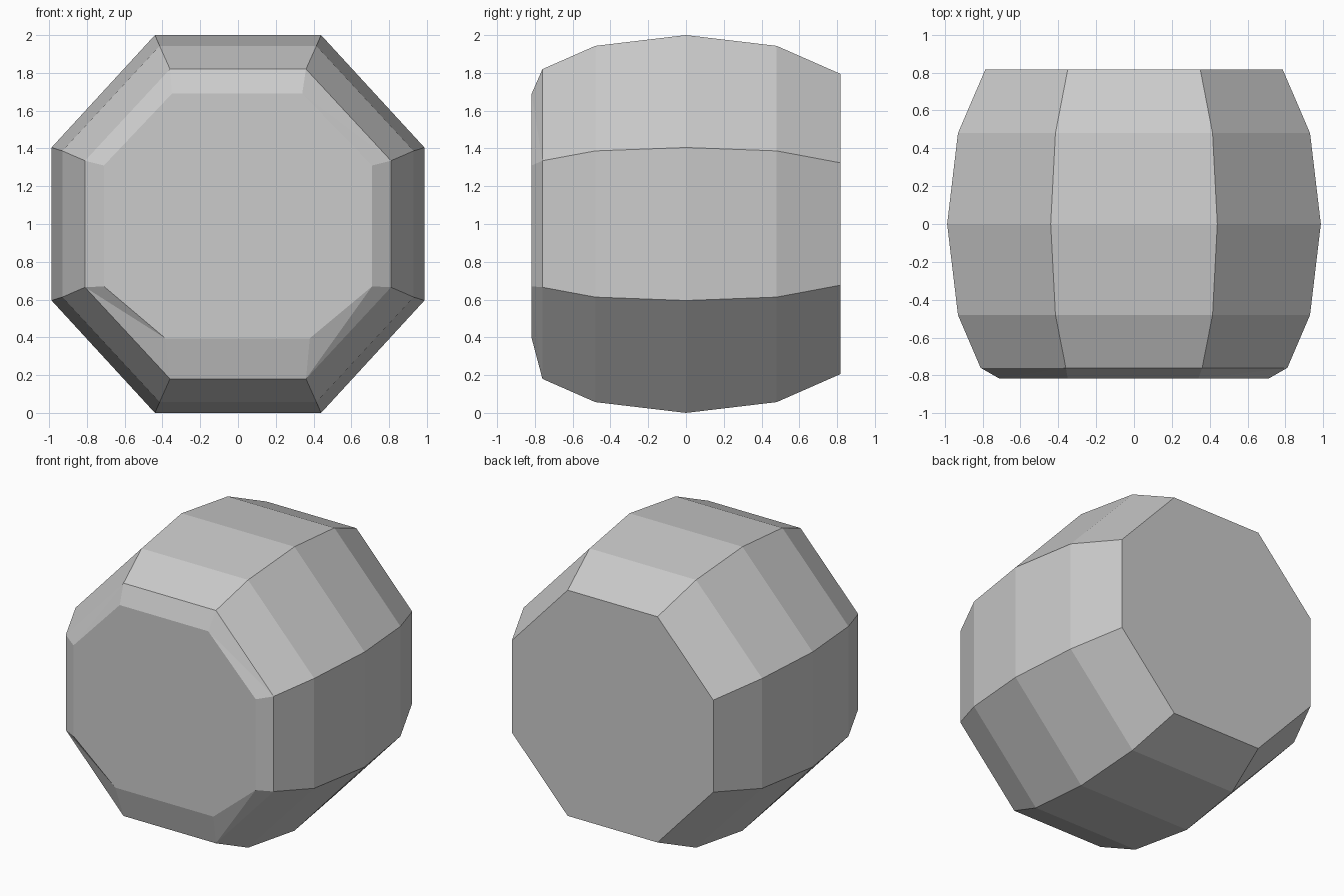
import bpy
import bmesh

if "Cube" in bpy.data.objects:
    bpy.data.objects.remove(bpy.data.objects["Cube"])

grey = bpy.data.materials.new("grey")
grey.diffuse_color = (0.6, 0.6, 0.6, 1)
grey.use_nodes = True
grey.node_tree.nodes["Principled BSDF"].inputs["Base Color"].default_value = grey.diffuse_color


def octagon(y, side, half, top, shoulder):
    """Octagon around the y axis: flat sides at x=side, flat top at z=1+top."""
    q = [(-side, -shoulder), (-half, -top), (half, -top), (side, -shoulder)]
    return [(x, y, 1 + z) for x, z in q + [(-x, -z) for x, z in q]]


# Bulging barrel sections from front to back
rings = [
    octagon(-0.76, 0.81, 0.36, 0.82, 0.335),
    octagon(-0.48, 0.93, 0.415, 0.943, 0.387),
    octagon(0.0, 0.987, 0.44, 1.0, 0.405),
    octagon(0.48, 0.93, 0.415, 0.943, 0.387),
    octagon(0.817, 0.785, 0.35, 0.795, 0.324),
]

# Uneven front face, slightly raised at the bottom
front = [(-0.71, 0.67), (-0.385, 0.395), (0.38, 0.395), (0.71, 0.67),
         (0.71, 1.31), (0.34, 1.69), (-0.35, 1.69), (-0.71, 1.31)]

bm = bmesh.new()
cap = [bm.verts.new((x, -0.817, z)) for x, z in front]
loops = [[bm.verts.new(p) for p in r] for r in rings]

# Front chamfer, split into triangles
for i in range(8):
    j = (i + 1) % 8
    bm.faces.new((cap[i], loops[0][i], cap[j]))
    bm.faces.new((loops[0][i], loops[0][j], cap[j]))

# Barrel sides
for a, b in zip(loops, loops[1:]):
    for i in range(8):
        j = (i + 1) % 8
        bm.faces.new((a[i], b[i], b[j], a[j]))

# End faces
bm.faces.new(cap)
bm.faces.new(loops[-1])
bmesh.ops.recalc_face_normals(bm, faces=bm.faces)

mesh = bpy.data.meshes.new("barrel")
bm.to_mesh(mesh)
bm.free()
mesh.materials.append(grey)
bpy.context.collection.objects.link(bpy.data.objects.new("barrel", mesh))
